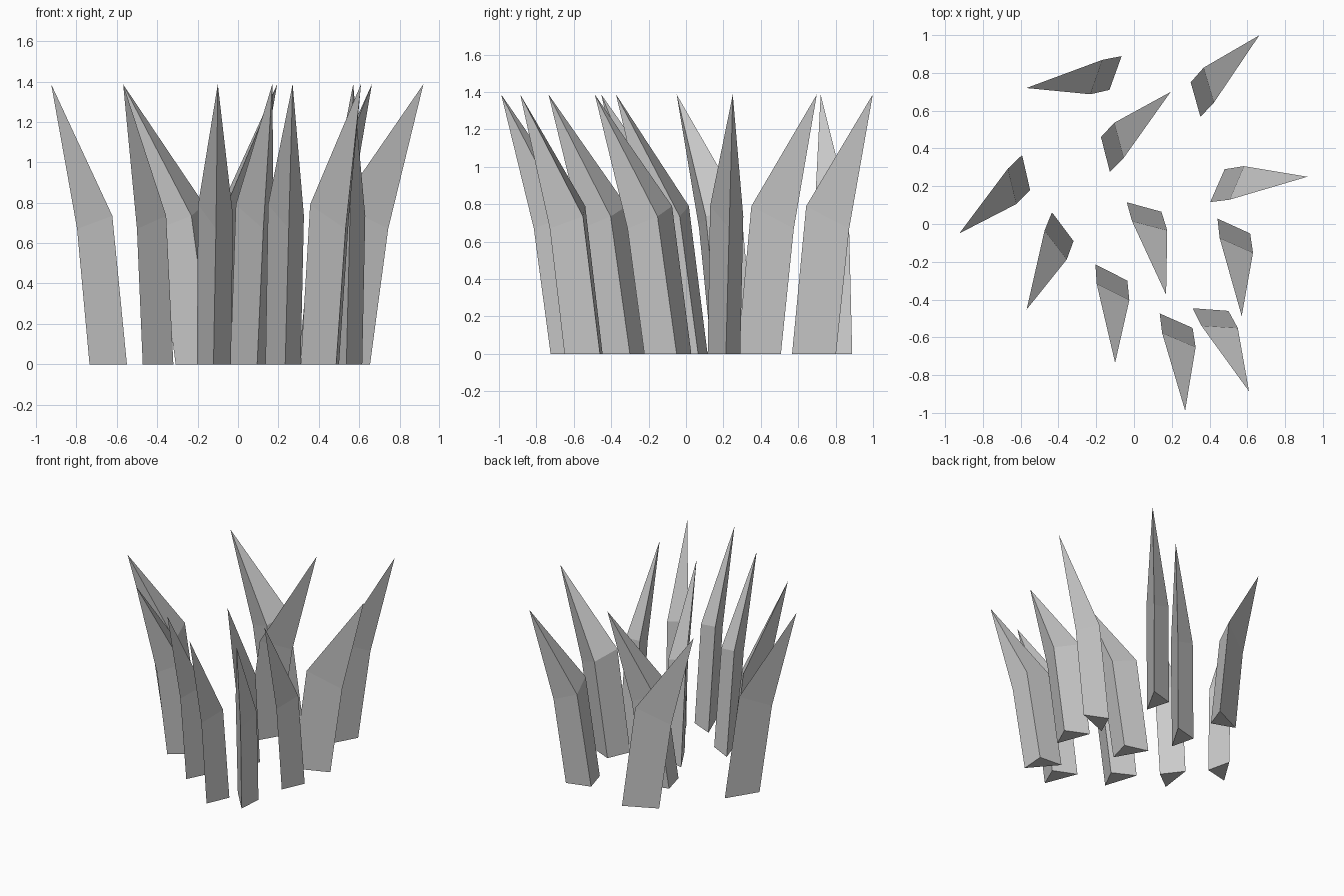
import bpy, math

# One blade: right-angled three-sided stem, bent at a slanted ring, then a point.
# The local origin is the right-angle corner of the base.
W = 0.19
verts = [(-W, 0, 0), (0, 0, 0), (0, -W, 0),
         (0.053 - W, -0.089, 0.79), (0.056, -0.087, 0.735), (0.052, -0.075 - W, 0.67),
         (0.14, -0.417, 1.387)]
faces = [(0, 1, 2)]
for i in range(3):
    j = (i + 1) % 3
    faces += [(i, i + 3, j + 3, j), (i + 3, 6, j + 3)]
mesh = bpy.data.meshes.new("grass_blade")
mesh.from_pydata(verts, [], faces)
mesh.update()
TIP_ANGLE = math.atan2(verts[6][1], verts[6][0])

# Tuft: base corner (x, y) and tip (x, y) of every blade
blades = [
    (0.31, -0.55, 0.27, -0.995), (0.50, -0.46, 0.61, -0.89),
    (-0.55, 0.18, -0.925, -0.05), (-0.32, -0.09, -0.57, -0.455),
    (-0.035, -0.30, -0.10, -0.735), (0.145, 0.065, 0.17, -0.375),
    (0.615, -0.05, 0.57, -0.49), (0.48, 0.29, 0.92, 0.25),
    (-0.175, 0.46, 0.195, 0.70), (0.30, 0.75, 0.665, 1.0),
    (-0.13, 0.71, -0.575, 0.72),
]
for n, (bx, by, tx, ty) in enumerate(blades, 1):
    ob = bpy.data.objects.new(f"grass_blade_{n}", mesh)
    ob.location = (bx, by, 0)
    ob.rotation_euler.z = math.atan2(ty - by, tx - bx) - TIP_ANGLE
    bpy.context.collection.objects.link(ob)
